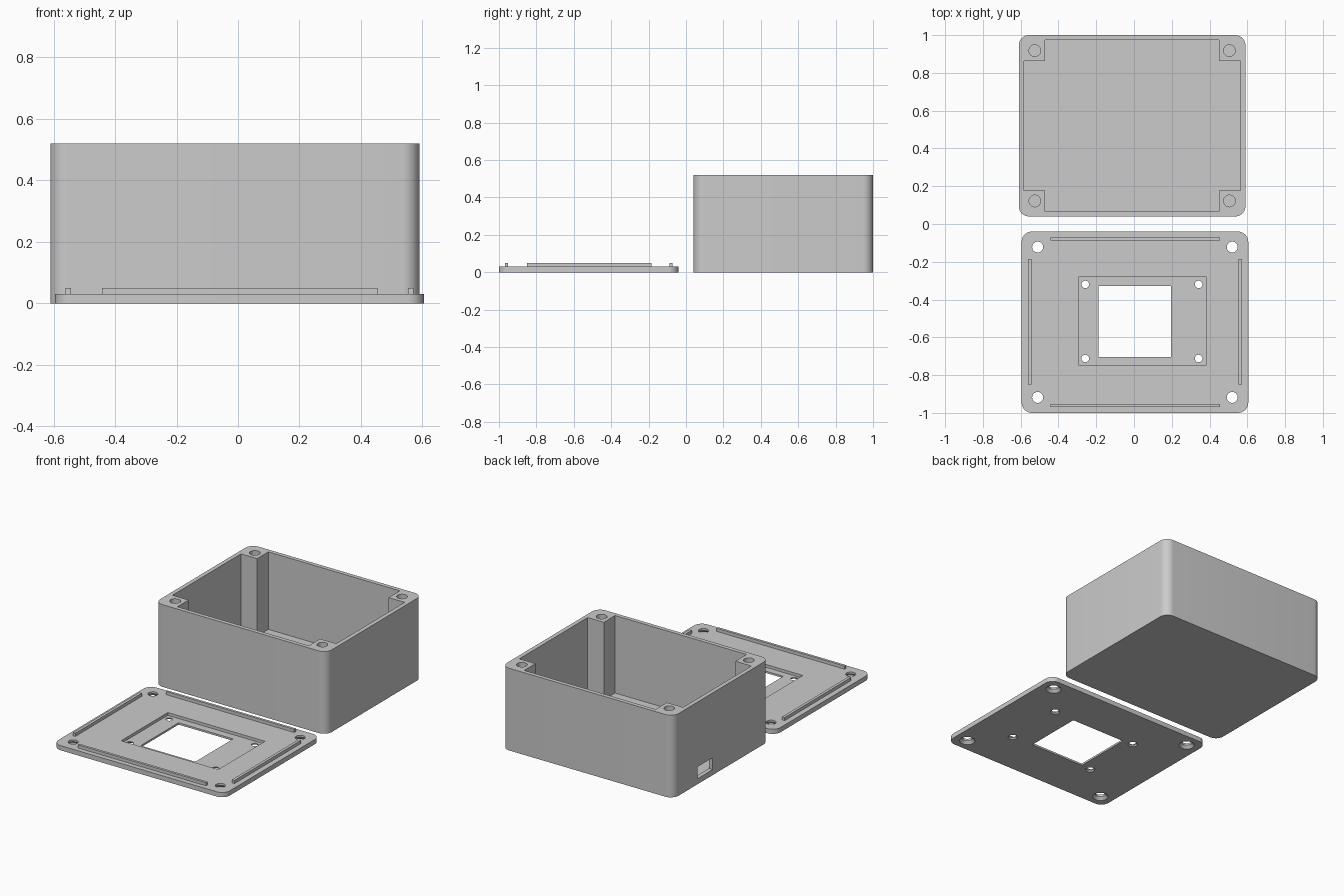
import bpy, bmesh, math

if "Cube" in bpy.data.objects:
    bpy.data.objects.remove(bpy.data.objects["Cube"])

grey = bpy.data.materials.new("grey plastic")
grey.diffuse_color = (0.6, 0.6, 0.6, 1)
grey.use_nodes = True
grey.node_tree.nodes["Principled BSDF"].inputs["Base Color"].default_value = grey.diffuse_color


def prism(name, bottom, z0, z1, top=None):
    """Solid between a bottom outline and a matching top outline."""
    bm = bmesh.new()
    lo = [bm.verts.new((x, y, z0)) for x, y in bottom]
    hi = [bm.verts.new((x, y, z1)) for x, y in (top or bottom)]
    n = len(lo)
    bm.faces.new(lo[::-1])
    bm.faces.new(hi)
    for i in range(n):
        j = (i + 1) % n
        bm.faces.new((lo[i], lo[j], hi[j], hi[i]))
    mesh = bpy.data.meshes.new(name)
    bm.to_mesh(mesh)
    bm.free()
    mesh.materials.append(grey)
    ob = bpy.data.objects.new(name, mesh)
    bpy.context.collection.objects.link(ob)
    return ob


def rect(x0, x1, y0, y1):
    return [(x0, y0), (x1, y0), (x1, y1), (x0, y1)]


def rounded(x0, x1, y0, y1, r, steps=10):
    pts = []
    corners = [(x1 - r, y1 - r), (x0 + r, y1 - r), (x0 + r, y0 + r), (x1 - r, y0 + r)]
    for k, (cx, cy) in enumerate(corners):
        for i in range(steps + 1):
            a = (k + i / steps) * math.pi / 2
            pts.append((cx + r * math.cos(a), cy + r * math.sin(a)))
    return pts


def circle(cx, cy, r, n=32):
    return [(cx + r * math.cos(2 * math.pi * i / n), cy + r * math.sin(2 * math.pi * i / n))
            for i in range(n)]


def cut(ob, cutter):
    mod = ob.modifiers.new("cut", 'BOOLEAN')
    mod.operation = 'DIFFERENCE'
    mod.solver = 'EXACT'
    mod.object = cutter
    deps = bpy.context.evaluated_depsgraph_get()
    deps.update()
    mesh = bpy.data.meshes.new_from_object(ob.evaluated_get(deps))
    ob.modifiers.clear()
    ob.data = mesh
    bpy.data.objects.remove(cutter)


def finish(ob):
    bpy.ops.object.select_all(action='DESELECT')
    ob.select_set(True)
    bpy.context.view_layer.objects.active = ob
    bpy.ops.object.shade_smooth_by_angle(angle=math.radians(30))


# Open box: rounded shell, cavity notched to leave four corner posts
H = 0.52
BX, BY = -0.01, 0.52
box = prism("box", rounded(BX - 0.6, BX + 0.6, BY - 0.48, BY + 0.48, 0.055), 0, H)
ox, oy, px, py = 0.573, 0.454, 0.46, 0.342
quarter = [(ox, py), (px, py), (px, oy)]
cavity = (quarter + [(-x, y) for x, y in quarter[::-1]]
          + [(-x, -y) for x, y in quarter] + [(x, -y) for x, y in quarter[::-1]])
cut(box, prism("cavity", [(BX + x, BY + y) for x, y in cavity], 0.03, H + 0.1))

# Screw holes in the posts
for sx in (-1, 1):
    for sy in (-1, 1):
        cut(box, prism("post_hole", circle(BX + sx * 0.515, BY + sy * 0.398, 0.031), 0.12, H + 0.1))

# Cable slot in the left wall
cut(box, prism("slot", rect(BX - 0.7, BX - 0.54, 0.605, 0.757), 0.035, 0.11))
finish(box)

# Lid plate with display recess and window
T = 0.03
LX, LY = 0.005, -0.52
lid = prism("lid", rounded(LX - 0.6, LX + 0.6, LY - 0.48, LY + 0.48, 0.055), 0, T)
cut(lid, prism("recess", rect(-0.295, 0.385, -0.747, -0.28), 0.012, 0.1))
cut(lid, prism("window", rect(-0.187, 0.195, -0.705, -0.327), -0.1, 0.1))

# Countersunk corner holes and small display holes
for sx in (-1, 1):
    for sy in (-1, 1):
        for cx, cy, r, wide, depth in (
                (LX + sx * 0.515, LY + sy * 0.398, 0.029, 0.046, 0.018),
                (0.042 + sx * 0.3, -0.516 + sy * 0.196, 0.02, 0.028, 0.008)):
            cut(lid, prism("hole", circle(cx, cy, r), -0.1, 0.1))
            k = (wide - r) / depth
            cut(lid, prism("sink", circle(cx, cy, wide + 0.01 * k), -0.01, depth,
                           circle(cx, cy, r)))
finish(lid)

# Locating ridges that fit inside the box walls
for s, side in ((-1, "a"), (1, "b")):
    y, x = LY + s * 0.441, LX + s * 0.557
    prism("long_ridge_" + side, rect(LX - 0.447, LX + 0.449, y - 0.008, y + 0.008), T - 0.002, 0.05)
    prism("short_ridge_" + side, rect(x - 0.009, x + 0.009, LY - 0.33, LY + 0.335), T - 0.002, 0.05)
